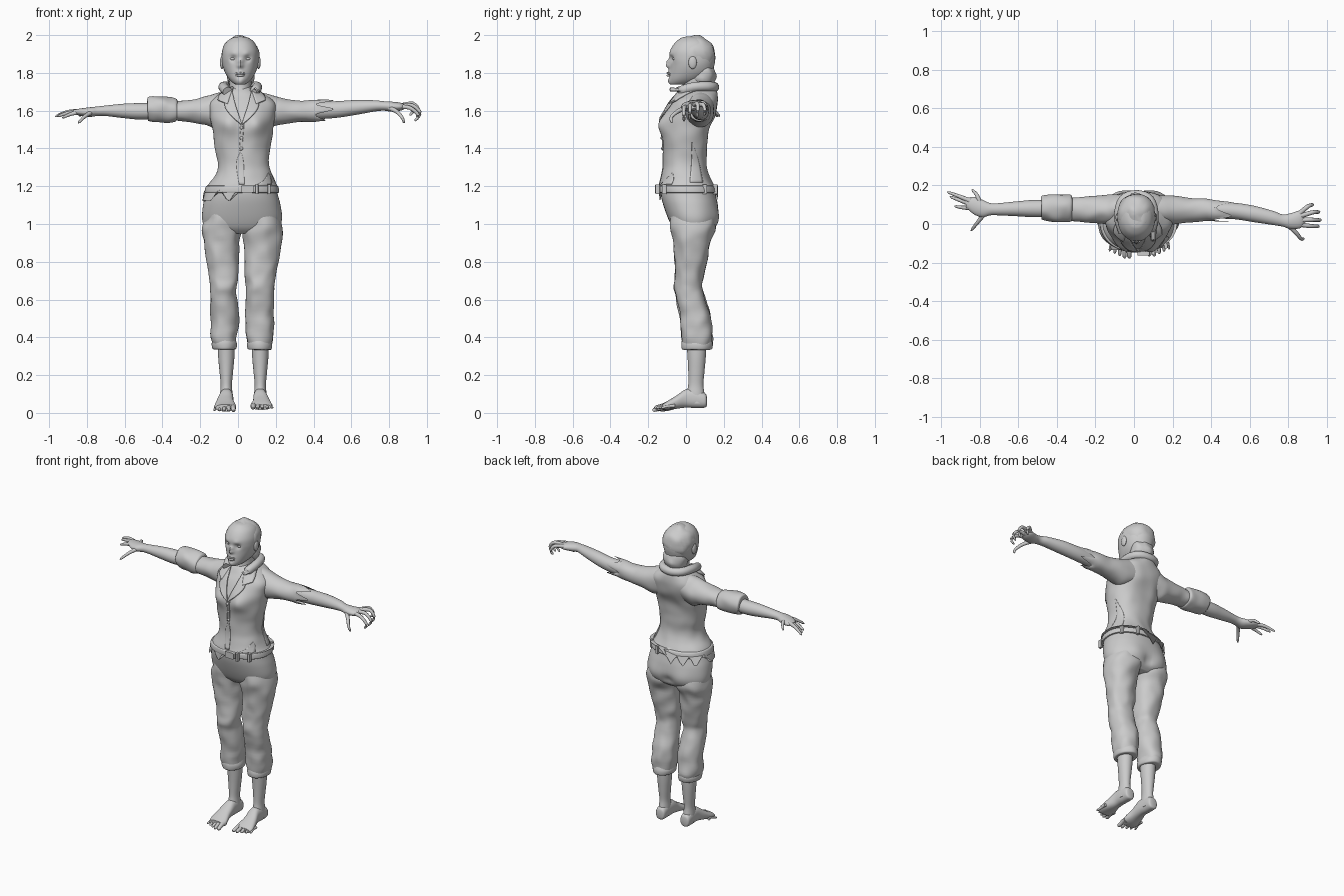
import bpy, bmesh, math
from mathutils import Vector, noise
from mathutils.bvhtree import BVHTree

grey = bpy.data.materials.new("light_grey")
grey.diffuse_color = (0.6, 0.6, 0.6, 1)


def finish(name, bm, angle=50):
    bmesh.ops.recalc_face_normals(bm, faces=bm.faces)
    me = bpy.data.meshes.new(name)
    bm.to_mesh(me)
    bm.free()
    ob = bpy.data.objects.new(name, me)
    me.materials.append(grey)
    bpy.context.collection.objects.link(ob)
    bpy.ops.object.select_all(action='DESELECT')
    ob.select_set(True)
    bpy.context.view_layer.objects.active = ob
    bpy.ops.object.shade_smooth_by_angle(angle=math.radians(angle))
    return ob


def spline(rows, steps):
    """Catmull-Rom resampling of number rows."""
    out = []
    for i in range(len(rows) - 1):
        p = [rows[max(i - 1, 0)], rows[i], rows[i + 1], rows[min(i + 2, len(rows) - 1)]]
        for k in range(steps):
            t = k / steps
            out.append([b + .5 * t * (c - a + t * (2*a - 5*b + 4*c - d + t * (3*(b - c) + d - a)))
                        for a, b, c, d in zip(*p)])
    return out + [list(rows[-1])]


def skin(bm, rings, cap=True):
    vs = [[bm.verts.new(c) for c in r] for r in rings]
    n = len(vs[0])
    for a, b in zip(vs, vs[1:]):
        for j in range(n):
            bm.faces.new((a[j], a[(j + 1) % n], b[(j + 1) % n], b[j]))
    if cap:
        bm.faces.new(vs[0])
        bm.faces.new(vs[-1])


def loft(name, axis, rows, seg=40, steps=5, power=2, bumps=(), rough=0, freq=14, rule=None, cap=True):
    """Rows are (position, a0, a1, b0, b1); bumps are (centre, radius, push)."""
    rings = []
    for t, a0, a1, b0, b1 in spline(rows, steps):
        ring = []
        for j in range(seg):
            w = 2 * math.pi * j / seg
            c, s = math.cos(w), math.sin(w)
            a = (a0 + a1) / 2 + (a1 - a0) / 2 * math.copysign(abs(c) ** (2 / power), c)
            b = (b0 + b1) / 2 + (b1 - b0) / 2 * math.copysign(abs(s) ** (2 / power), s)
            co = Vector({'z': (a, b, t), 'x': (t, a, b), 'y': (a, t, b)}[axis])
            base = co.copy()
            for ctr, rad, push in bumps:
                co += Vector(push) * math.exp(-((base - Vector(ctr)).length / rad) ** 2)
            if rough:
                co += noise.noise_vector(base * freq) * rough
            ring.append(rule(co) if rule else co)
        rings.append(ring)
    bm = bmesh.new()
    skin(bm, rings, cap)
    return finish(name, bm)


def tube(name, pts, r0, r1, seg=10):
    path = [Vector(p) for p in spline(pts, 4)]
    rings = []
    for i, p in enumerate(path):
        d = path[min(i + 1, len(path) - 1)] - path[max(i - 1, 0)]
        q = d.to_track_quat('Z', 'Y')
        f = i / (len(path) - 1)
        r = (r0 + (r1 - r0) * f) * (0.5 if i == len(path) - 1 else 1)
        rings.append([p + q @ Vector((r * math.cos(2*math.pi*j/seg), r * math.sin(2*math.pi*j/seg), 0))
                      for j in range(seg)])
    bm = bmesh.new()
    skin(bm, rings)
    return finish(name, bm)


def ball(name, loc, size, rough=0):
    bm = bmesh.new()
    bmesh.ops.create_uvsphere(bm, u_segments=32, v_segments=20, radius=1)
    for v in bm.verts:
        v.co = Vector(loc) + Vector([a * b for a, b in zip(v.co, size)])
        if rough:
            v.co += noise.noise_vector(v.co * 22) * rough
    return finish(name, bm)


# Shirt with a torn hem that hangs lower on one side
def hem(co):
    low = 1.205 if co.x > .02 else 1.15 + .03 * math.sin(co.x * 75 + co.y * 30)
    co.z = max(co.z, low)
    return co


shirt = loft("shirt", 'z', [
    (1.12, -.187, .225, -.145, .172), (1.19, -.167, .212, -.145, .155), (1.25, -.125, .185, -.13, .125),
    (1.31, -.105, .165, -.12, .11), (1.38, -.118, .168, -.12, .112), (1.45, -.128, .18, -.122, .122),
    (1.52, -.14, .188, -.115, .14), (1.58, -.15, .2, -.105, .16), (1.64, -.15, .2, -.08, .168),
    (1.68, -.11, .155, -.05, .168), (1.71, -.07, .1, -.025, .16), (1.73, -.045, .07, 0, .14)],
    seg=64, power=2.2, rough=.004, rule=hem,
    bumps=[((-.06, -.12, 1.53), .06, (0, -.042, 0)), ((.1, -.12, 1.53), .06, (0, -.042, 0)),
           ((.015, .15, 1.5), .07, (0, -.015, 0))])

# Trousers: seat, two legs and rolled cuffs
loft("trouser_seat", 'z', [
    (.95, -.13, .17, -.04, .12), (.98, -.175, .215, -.07, .155), (1.03, -.19, .233, -.095, .17),
    (1.1, -.185, .225, -.12, .168), (1.15, -.172, .212, -.132, .158), (1.2, -.155, .198, -.135, .145)],
    seg=56, power=2.2, bumps=[((-.08, .16, 1.03), .06, (0, .012, 0)), ((.12, .16, 1.03), .06, (0, .012, 0)),
                              ((.02, .17, 1.0), .03, (0, -.02, 0))])
loft("trouser_leg_right", 'z', [
    (.345, -.128, -.014, -.015, .13), (.4, -.143, -.006, -.025, .14), (.5, -.142, .002, -.03, .132),
    (.6, -.15, -.004, -.05, .1), (.66, -.145, -.004, -.064, .088), (.72, -.15, 0, -.06, .095),
    (.8, -.17, .003, -.058, .11), (.9, -.183, .006, -.066, .125), (.98, -.19, .02, -.08, .155),
    (1.06, -.17, .01, -.08, .14)], power=2.2, rough=.009)
loft("trouser_leg_left", 'z', [
    (.345, .054, .172, -.015, .13), (.4, .042, .19, -.025, .14), (.5, .038, .188, -.03, .132),
    (.6, .044, .192, -.05, .1), (.66, .042, .19, -.064, .088), (.72, .038, .198, -.06, .095),
    (.8, .034, .215, -.058, .11), (.9, .03, .231, -.066, .125), (.98, .018, .235, -.08, .155),
    (1.06, .03, .21, -.08, .14)], power=2.2, rough=.009)
for side, x in (("right", -.072), ("left", .114)):
    loft("trouser_cuff_" + side, 'z', [(.335, x-.052, x+.052, -.01, .125), (.34, x-.064, x+.064, -.022, .138),
         (.365, x-.068, x+.068, -.025, .142), (.39, x-.06, x+.06, -.02, .135)], rough=.004)

# Belt, buckle and loops
loft("belt", 'z', [(1.165, -.17, .212, -.14, .158), (1.17, -.177, .218, -.148, .165), (1.198, -.17, .213, -.147, .16),
                   (1.203, -.16, .205, -.138, .15)], seg=56, power=2.2)
loft("belt_buckle", 'y', [(-.163, .018, .082, 1.165, 1.206), (-.135, .018, .082, 1.165, 1.206)], power=8)
for x, y in ((.1, -.15), (.165, -.115), (.1, .155), (.18, .1)):
    loft("belt_loop", 'z', [(1.158, x-.008, x+.008, y-.012, y+.012), (1.21, x-.008, x+.008, y-.012, y+.012)], seg=16, power=6)

# Sleeves, one rolled and one torn
loft("sleeve_right", 'x', [(-.45, .025, .14, 1.55, 1.655), (-.36, .02, .14, 1.545, 1.65), (-.26, .01, .14, 1.54, 1.655),
     (-.18, 0, .145, 1.525, 1.672), (-.12, .0, .15, 1.51, 1.69), (-.06, .02, .15, 1.53, 1.7)], rough=.007)
loft("rolled_sleeve", 'x', [(-.478, .03, .132, 1.555, 1.65), (-.475, .02, .148, 1.548, 1.67), (-.43, .012, .153, 1.54, 1.676),
     (-.37, .01, .155, 1.535, 1.672), (-.33, .014, .152, 1.537, 1.665), (-.32, .025, .14, 1.55, 1.65)], rough=.007)


def torn(co):
    if co.x > .4:
        co.x = .4 + (co.x - .4) * (.55 + .45 * math.sin(co.z * 110 + co.y * 45))
    return co


loft("sleeve_left", 'x', [(.1, .02, .15, 1.53, 1.7), (.16, .0, .15, 1.51, 1.69), (.22, .0, .145, 1.525, 1.67),
     (.3, .01, .137, 1.537, 1.655), (.4, .015, .128, 1.542, 1.655), (.51, .015, .118, 1.545, 1.66)],
     rough=.005, rule=torn, cap=False)

# Bare forearms running into the palms
loft("forearm_right", 'x', [(-.87, .085, .135, 1.582, 1.605), (-.83, .05, .14, 1.572, 1.612), (-.785, .035, .125, 1.567, 1.618),
     (-.745, .045, .108, 1.572, 1.622), (-.7, .045, .108, 1.572, 1.627), (-.6, .04, .118, 1.56, 1.637),
     (-.5, .035, .125, 1.553, 1.64), (-.3, .04, .12, 1.56, 1.64)])
loft("forearm_left", 'x', [(.3, .03, .12, 1.55, 1.645), (.42, .028, .115, 1.555, 1.648), (.52, .025, .11, 1.562, 1.65),
     (.62, .01, .095, 1.577, 1.656), (.72, -.005, .068, 1.595, 1.655), (.77, -.013, .05, 1.6, 1.65),
     (.81, -.025, .055, 1.595, 1.648), (.86, -.022, .07, 1.6, 1.642), (.885, .0, .06, 1.61, 1.632)])

# Fingers and thumbs
for pts in ([(-.85, .12, 1.597), (-.91, .145, 1.592), (-.968, .166, 1.568)], [(-.85, .105, 1.595), (-.9, .122, 1.588), (-.955, .142, 1.57)],
            [(-.84, .085, 1.592), (-.885, .085, 1.582), (-.93, .092, 1.562)], [(-.8, .11, 1.597), (-.815, .15, 1.595), (-.84, .178, 1.57)],
            [(-.775, .055, 1.592), (-.81, .01, 1.57), (-.845, -.035, 1.535)],
            [(.86, .055, 1.625), (.9, .09, 1.632), (.925, .1, 1.6), (.91, .095, 1.575)],
            [(.86, .04, 1.625), (.925, .06, 1.637), (.958, .062, 1.6), (.945, .058, 1.565)],
            [(.86, .02, 1.622), (.92, .022, 1.628), (.965, .02, 1.59), (.945, .018, 1.555)],
            [(.85, 0, 1.62), (.91, -.01, 1.615), (.955, -.012, 1.575), (.935, -.01, 1.545)],
            [(.8, -.005, 1.615), (.84, -.045, 1.595), (.868, -.078, 1.565), (.88, -.075, 1.535)]):
    tube("finger", pts, .0135, .006)

# Bare shins, feet and toes
for side, x, tip, drop in (("right", -.062, -.135, -.008), ("left", .118, -.125, 0)):
    k = -1 if side == "right" else 1
    loft("shin_" + side, 'z', [(.05, x-.034, x+.034, .02, .1), (.1, x-.033, x+.033, .005, .098), (.15, x-.03, x+.03, .012, .092),
         (.22, x-.036, x+.036, .012, .098), (.3, x-.043, x+.043, .008, .105), (.4, x-.045, x+.045, .0, .11)])
    f = x + k * .006
    loft("foot_" + side, 'y', [(.11, x-.018, x+.018, .04, .085), (.1, x-.032, x+.032, .028, .105), (.05, x-.035, x+.035, .026, .125),
         (0, x-.037, x+.037, .028, .125), (-.05, f-.045, f+.045, .022, .092), (-.1, f-.056, f+.056, .018 + drop, .062),
         (tip, f-.05, f+.05, .016 + drop, .045)], power=2.3)
    for i in range(5):
        r = .017 - .0018 * i
        tx = f - k * (.042 - .023 * i)
        y = tip + .012 * max(i - 1, 0)
        tube("toe", [(tx, y + .03, .037 + drop), (tx, y, .036 + drop), (tx + k * .003 * (i - 1), y - .042, .012 if k < 0 else .026)],
             r, r * .6)

# Neck, head with sculpted face, lumpy hair and ears
loft("neck", 'z', [(1.6, -.05, .08, -.08, .12), (1.68, -.05, .075, -.04, .125), (1.73, -.046, .07, -.018, .125), (1.82, -.05, .074, -.02, .13)])
c = .012
loft("head", 'z', [(z, c - w, c + w, a, b) for z, w, a, b in (
    (1.738, .012, -.07, -.03), (1.742, .032, -.083, .03), (1.765, .058, -.088, .09), (1.8, .08, -.086, .135), (1.84, .094, -.084, .15),
    (1.88, .098, -.088, .155), (1.92, .094, -.083, .148), (1.96, .076, -.058, .125), (1.985, .045, -.025, .09), (1.992, .012, .0, .05))],
    seg=72, steps=9, power=2.1, bumps=[
    ((c, -.09, 1.838), .014, (0, -.026, 0)), ((c, -.09, 1.86), .013, (0, -.016, 0)),
    ((c - .04, -.085, 1.875), .02, (0, .016, 0)), ((c + .04, -.085, 1.875), .02, (0, .016, 0)),
    ((c, -.09, 1.8), .02, (0, -.01, 0)), ((c, -.09, 1.782), .012, (0, .008, 0)), ((c, -.09, 1.756), .02, (0, -.008, 0)),
    ((c - .035, -.085, 1.9), .018, (0, -.006, 0)), ((c + .035, -.085, 1.9), .018, (0, -.006, 0))])
ball("hair", (c, .046, 1.89), (.1, .113, .108), .008)
ball("nape_hair", (c, .09, 1.79), (.075, .068, .08), .008)
for s in (-1, 1):
    ball("ear", (c + s * .097, .035, 1.855), (.011, .022, .034))
    ball("eye", (c + s * .038, -.058, 1.875), (.017, .014, .01))
tube("upper_lip", [(c - .025, -.084, 1.795), (c, -.098, 1.799), (c + .025, -.084, 1.795)], .005, .005)
tube("lower_lip", [(c - .022, -.084, 1.789), (c, -.097, 1.786), (c + .022, -.084, 1.789)], .006, .006)

# Cloth pieces draped over the shirt
tree = BVHTree.FromObject(shirt, bpy.context.evaluated_depsgraph_get())


def drape(name, edge_a, edge_b, lift, thick, ray=(0, 1, 0), steps=6):
    """Strip between two edges given as (across, height), projected on the shirt."""
    ray = Vector(ray)
    A, B = spline(edge_a, steps), spline(edge_b, steps)
    bm = bmesh.new()
    rows = []
    for a, b in zip(A, B):
        row = []
        for i in range(7):
            u, z = [p + (q - p) * i / 6 for p, q in zip(a, b)]
            start = (Vector((u, 0, z)) if ray.y else Vector((0, u, z))) - ray
            hit = tree.ray_cast(start, ray)[0] or start + ray * .93
            row.append(bm.verts.new(hit - ray * lift))
        rows.append(row)
    for r, s in zip(rows, rows[1:]):
        for i in range(6):
            bm.faces.new((r[i], r[i + 1], s[i + 1], s[i]))
    bmesh.ops.remove_doubles(bm, verts=bm.verts, dist=1e-5)
    ob = finish(name, bm)
    mod = ob.modifiers.new("thickness", 'SOLIDIFY')
    mod.thickness, mod.offset = thick, 0
    return ob


for s in (-1, 1):
    m = lambda pts: [(.02 + s * x, z) for x, z in pts]
    drape("lapel", m([(.05, 1.7), (.03, 1.62), (0, 1.53)]), m([(.08, 1.68), (.085, 1.61), (.004, 1.525)]), .01, .009)
    drape("collar_point", m([(.045, 1.725), (.06, 1.68), (.075, 1.635)]), m([(.08, 1.715), (.118, 1.68), (.125, 1.655)]), .014, .01)
drape("placket", [(.014, 1.53), (.01, 1.45), (.008, 1.39)], [(.032, 1.53), (.026, 1.45), (.022, 1.39)], .003, .006)
drape("front_opening", [(.014, 1.385), (-.008, 1.32), (.006, 1.21)], [(.018, 1.385), (.03, 1.32), (.034, 1.21)], .001, .004)
drape("hip_tear", [(.16, 1.27), (.135, 1.23), (.1, 1.208)], [(.165, 1.265), (.175, 1.235), (.18, 1.21)], .001, .004)
drape("side_tear", [(.03, 1.43), (.03, 1.34), (.02, 1.22)], [(.034, 1.43), (.065, 1.34), (.09, 1.22)], .001, .004, (-1, 0, 0))
for z in (1.51, 1.455, 1.4):
    y = tree.ray_cast(Vector((.018, -1, z)), Vector((0, 1, 0)))[0].y
    ball("button", (.018, y - .006, z), (.009, .006, .009))

# Standing collar folded round the back of the neck
tube("collar_roll", [(-.055, -.04, 1.7), (-.078, .04, 1.725), (-.055, .125, 1.728), (c, .15, 1.725),
                     (.08, .125, 1.728), (.102, .04, 1.725), (.085, -.04, 1.7)], .026, .026, 14)
